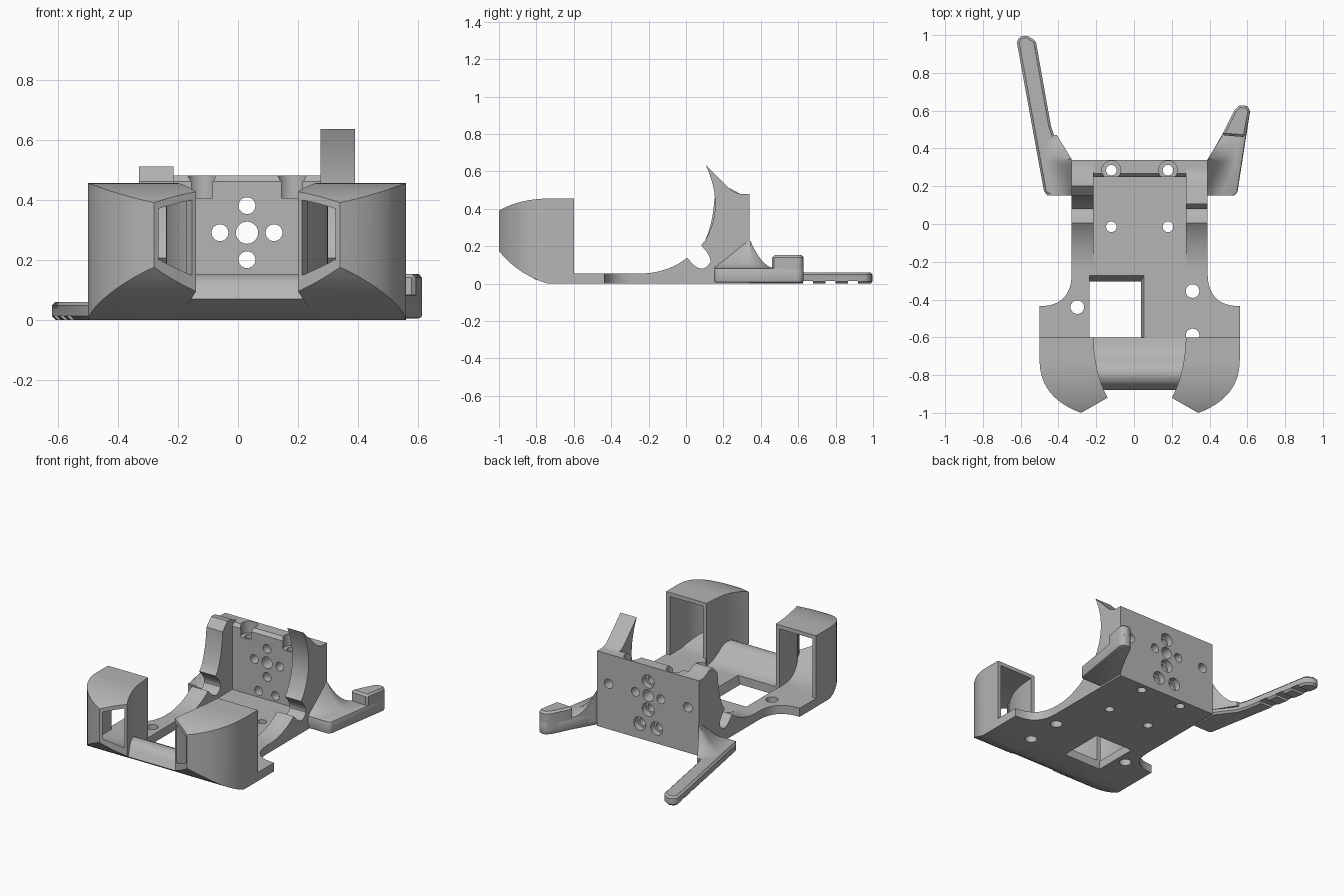
import bpy, bmesh, math
from mathutils import Vector

if "Cube" in bpy.data.objects:
    bpy.data.objects.remove(bpy.data.objects["Cube"], do_unlink=True)

CX = 0.03  # symmetry plane of the body

grey = bpy.data.materials.new("plain grey")
grey.use_nodes = True
grey.diffuse_color = (0.46, 0.46, 0.46, 1)
grey.node_tree.nodes["Principled BSDF"].inputs["Base Color"].default_value = (0.46, 0.46, 0.46, 1)


def make(name, bm):
    bmesh.ops.recalc_face_normals(bm, faces=bm.faces)
    me = bpy.data.meshes.new(name)
    bm.to_mesh(me)
    bm.free()
    me.materials.append(grey)
    ob = bpy.data.objects.new(name, me)
    bpy.context.scene.collection.objects.link(ob)
    return ob


def prism(name, pts, axis, a, b):
    """Extrude a 2D outline along an axis from a to b."""
    place = {"x": lambda p, t: (t, p[0], p[1]),
             "y": lambda p, t: (p[0], t, p[1]),
             "z": lambda p, t: (p[0], p[1], t)}[axis]
    bm = bmesh.new()
    lo = [bm.verts.new(place(p, a)) for p in pts]
    hi = [bm.verts.new(place(p, b)) for p in pts]
    bm.faces.new(lo)
    bm.faces.new(hi)
    n = len(pts)
    for i in range(n):
        bm.faces.new((lo[i], lo[(i + 1) % n], hi[(i + 1) % n], hi[i]))
    return make(name, bm)


def box(name, x, y, z):
    return prism(name, [(x[0], y[0]), (x[1], y[0]), (x[1], y[1]), (x[0], y[1])], "z", *z)


def bez(a, c, b, n=12):
    a, c, b = Vector(a), Vector(c), Vector(b)
    return [tuple(a.lerp(c, i / n).lerp(c.lerp(b, i / n), i / n)) for i in range(n + 1)]


def disc(u, v, r, n=28):
    return [(u + r * math.cos(math.tau * i / n), v + r * math.sin(math.tau * i / n)) for i in range(n)]


def bake(ob):
    dg = bpy.context.evaluated_depsgraph_get()
    me = bpy.data.meshes.new_from_object(ob.evaluated_get(dg))
    ob.modifiers.clear()
    ob.data = me


def combine(ob, cutter, op="DIFFERENCE", keep=False):
    m = ob.modifiers.new("cut", "BOOLEAN")
    m.operation, m.object, m.solver = op, cutter, "EXACT"
    bake(ob)
    if not keep:
        bpy.data.objects.remove(cutter, do_unlink=True)


def bevel(ob, w, seg=2):
    m = ob.modifiers.new("bevel", "BEVEL")
    m.width, m.segments, m.limit_method = w, seg, "ANGLE"
    bake(ob)


def drill(ob, u, v, r, axis, a, b):
    combine(ob, prism("drill", disc(u, v, r), axis, a, b))


def side(pts, s):
    return [(CX + s * u, y) for u, y in pts]


# Base plate with concave shoulders
half = [(0.36, 0.25)] + bez((0.36, -0.27), (0.365, -0.435), (0.53, -0.435), 14) + [(0.53, -0.6)]
plate = prism("base_plate", side(half, 1) + side(half, -1)[::-1], "z", 0, 0.055)

# Tapered opening in the plate
bm = bmesh.new()
for z, x1, y1 in ((-0.02, 0.03, -0.315), (0.08, 0.06, -0.26)):
    for x, y in ((-0.235, -0.6), (x1, -0.6), (x1, y1), (-0.235, y1)):
        bm.verts.new((x, y, z))
bmesh.ops.convex_hull(bm, input=bm.verts)
combine(plate, make("opening", bm))
for x, y, r in ((-0.3, -0.44, 0.036), (0.31, -0.355, 0.036), (0.31, -0.59, 0.036),
                (-0.12, -0.015, 0.028), (0.18, -0.015, 0.028)):
    drill(plate, x, y, r, "z", -0.1, 0.1)

# Front roll between the cups
roll_profile = ([(-0.6, 0), (-0.6, 0.055)] + bez((-0.62, 0.058), (-0.67, 0.065), (-0.72, 0.115), 6)
                + bez((-0.73, 0.125), (-0.8, 0.18), (-0.85, 0.12), 8) + [(-0.88, 0.07), (-0.81, 0.025), (-0.74, 0)])
roll = prism("front_roll", roll_profile, "x", CX - 0.245, CX + 0.245)

# Cup side outline, outside and inside
shell = ([(-0.6, 0)] + bez((-0.74, 0), (-0.9, 0.05), (-1, 0.175))
         + bez((-1, 0.39), (-0.9, 0.45), (-0.75, 0.455)) + [(-0.6, 0.455)])
hollow = ([(-0.55, 0.055)] + bez((-0.72, 0.055), (-0.88, 0.09), (-1, 0.21)) + [(-1.1, 0.25), (-1.1, 0.34)]
          + bez((-1, 0.365), (-0.9, 0.425), (-0.75, 0.43)) + [(-0.55, 0.43)])


def cup_plan(t, back):
    return ([(0.53 - t, back)] + bez((0.53 - t, -0.72), (0.53 - t, -0.92 + t), (0.31, -1 + t * 1.15))
            + bez((0.17 + t, -0.92 + t), (0.24 + t, -0.79), (0.245 + t, -0.6), 8)
            + ([(0.245 + t, back)] if t else []))


window = [(0.159, -0.97), (0.209, -0.885), (0.32, -0.95), (0.27, -1.035)]
cups = []
for s, name in ((1, "left_cup"), (-1, "right_cup")):
    cup = prism(name, side(cup_plan(0, -0.6), s), "z", -0.1, 0.6)
    combine(cup, prism("shell", shell, "x", -1, 1), "INTERSECT")
    for outline in (cup_plan(0.025, -0.55), window):
        cutter = prism("cavity", side(outline, s), "z", -0.1, 0.6)
        combine(cutter, prism("hollow", hollow, "x", -1, 1), "INTERSECT")
        if outline is not window:
            combine(roll, cutter, keep=True)
        combine(cup, cutter)
    cups.append(cup)
drill(cups[0], 0.31, -0.59, 0.036, "z", -0.1, 0.1)

# Back wall with counterbores and through holes
wall_profile = [(0.25, 0), (0.25, 0.46), (0.268, 0.48), (0.34, 0.48), (0.34, 0)]
wall = prism("back_wall", wall_profile, "x", CX - 0.245, CX + 0.245)
for u in (-0.15, 0.15):
    drill(wall, CX + u, 0.285, 0.05, "z", 0.405, 0.6)
    drill(wall, CX + u, 0.285, 0.028, "z", -0.1, 0.5)
for u, z, r, deep in ((0, 0.29, 0.037, 0), (-0.09, 0.29, 0.028, 0), (0.09, 0.29, 0.028, 0), (0, 0.38, 0.028, 1),
                      (0, 0.2, 0.028, 1), (-0.06, 0.095, 0.028, 1), (0.06, 0.095, 0.028, 1)):
    drill(wall, CX + u, z, r, "y", 0.1, 0.5)
    if deep:
        drill(wall, CX + u, z, 0.042, "y", 0.3, 0.5)

# Cheeks with a pin notch; the left one rises into a horn
lower = ([(0.34, 0), (-0.24, 0), (-0.24, 0.055)] + bez((-0.2, 0.056), (-0.08, 0.07), (0.005, 0.138), 8)
         + bez((0.04, 0.102), (0.085, 0.06), (0.12, 0.1), 6) + bez((0.13, 0.115), (0.135, 0.15), (0.08, 0.205), 6))
horn = bez((0.1, 0.228), (0.21, 0.41), (0.105, 0.635), 18) + bez((0.21, 0.53), (0.255, 0.48), (0.3, 0.48), 8)
short = bez((0.1, 0.228), (0.145, 0.32), (0.152, 0.46), 10) + [(0.2, 0.51), (0.235, 0.51), (0.29, 0.48)]
for s, top, name in ((1, horn, "left_cheek"), (-1, short, "right_cheek")):
    a, b = sorted((CX + s * 0.245, CX + s * 0.36))
    cheek = prism(name, lower + top + [(0.34, 0.48)], "x", a, b)
    drill(cheek, CX + s * 0.28, 0.29, 0.03, "y", 0.26, 0.5)

# Long right arm with grip notches underneath
arm = prism("right_arm", [(-0.33, 0.15), (-0.45, 0.15), (-0.475, 0.165), (-0.62, 0.96), (-0.61, 0.99), (-0.57, 1),
                          (-0.52, 0.97), (-0.44, 0.52), (-0.42, 0.46), (-0.33, 0.34)], "z", 0, 0.06)
bevel(arm, 0.012, 1)
for y in (0.65, 0.77, 0.89):
    combine(arm, box("notch", (-0.8, -0.4), (y - 0.025, y + 0.03), (-0.05, 0.015)))

# Short left arm with a raised tip
arm = prism("left_arm", [(0.39, 0.15), (0.53, 0.15), (0.547, 0.165), (0.615, 0.6), (0.6, 0.625), (0.56, 0.63),
                         (0.53, 0.6), (0.465, 0.47), (0.39, 0.34)], "z", 0.005, 0.085)
bevel(arm, 0.012)
tip = prism("left_arm_tip", [(0.465, 0.47), (0.59, 0.46), (0.615, 0.6), (0.6, 0.625), (0.56, 0.63), (0.53, 0.6)],
            "z", 0.02, 0.152)
bevel(tip, 0.012, 1)

# Concave webs joining the arms to the cheeks
for s, base, name in ((1, 0.083, "left_web"), (-1, 0.058, "right_web")):
    bm = bmesh.new()
    rows = []
    for i in range(21):
        y = 0.152 + 0.32 * i / 20
        inner = 0.358 + max(0, y - 0.34) * 0.62
        outer = 0.49 + (y - 0.15) * 0.16
        h = 0.155 * ((y - 0.15) / 0.19 if y < 0.34 else ((0.475 - y) / 0.135) ** 2)
        line = [(inner, 0.03)] + [(inner + (outer - inner) * k / 8, base + h * (1 - k / 8) ** 2) for k in range(9)]
        rows.append([bm.verts.new((CX + s * u, y, z)) for u, z in line + [(outer, 0.03)]])
    for p, q in zip(rows, rows[1:]):
        for k in range(len(p)):
            j = (k + 1) % len(p)
            bm.faces.new((p[k], p[j], q[j], q[k]))
    bm.faces.new(rows[0])
    bm.faces.new(rows[-1])
    make(name, bm)

# Smooth curved faces, keep edges crisp
bpy.ops.object.select_all(action="DESELECT")
for ob in bpy.context.scene.objects:
    if ob.type == "MESH":
        ob.select_set(True)
        bpy.context.view_layer.objects.active = ob
bpy.ops.object.shade_smooth_by_angle(angle=math.radians(30))
